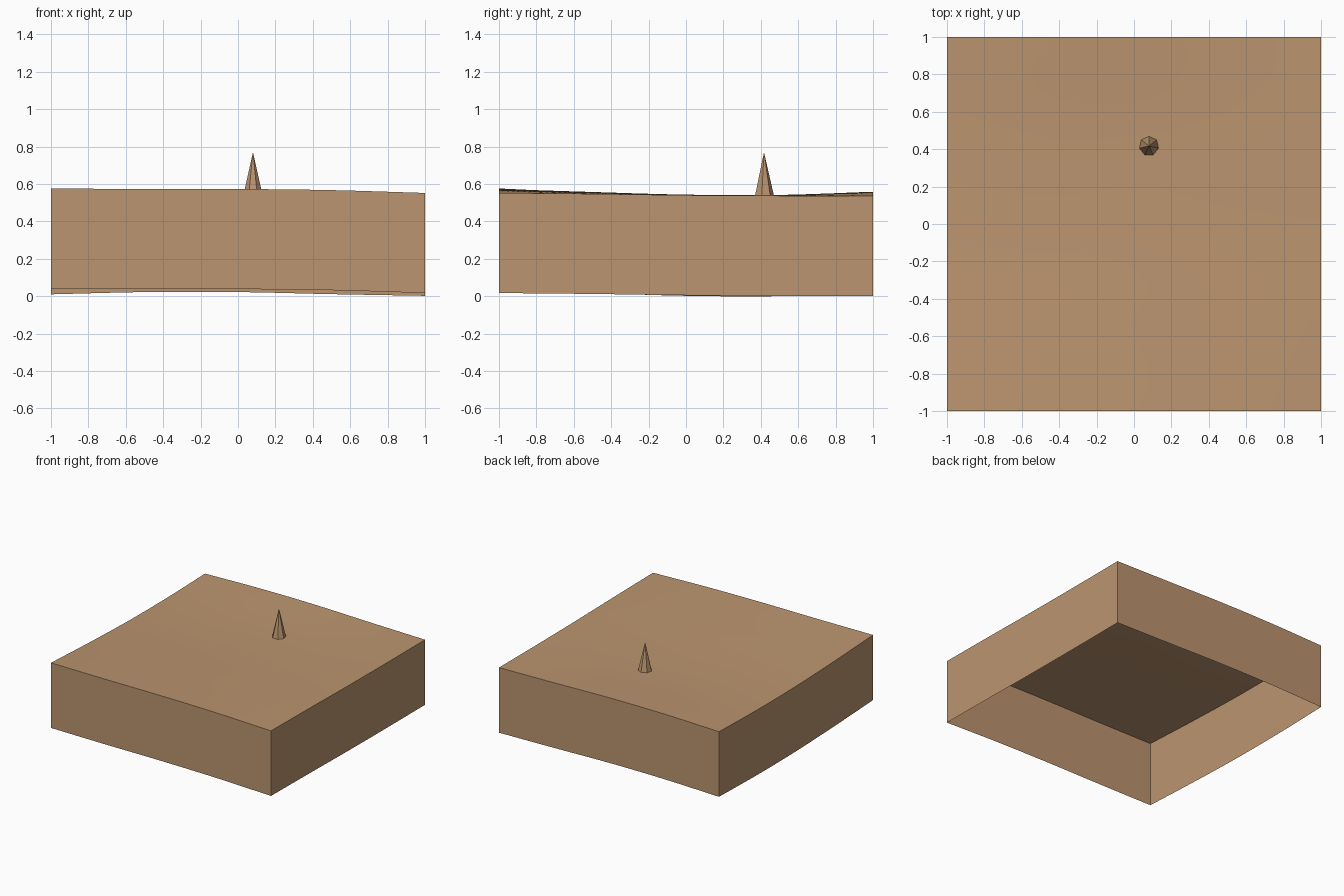
import bpy
import bmesh
import math
from mathutils import Matrix

if "Cube" in bpy.data.objects:
    bpy.data.objects.remove(bpy.data.objects["Cube"])

SKIRT_DEPTH = 0.535
CELLS = 32

# Ground heights on a coarse grid: rows run front to back, columns along x
HEIGHTS = [
    [.576, .573, .573, .567, .552],
    [.553, .556, .557, .553, .547],
    [.537, .541, .543, .542, .540],
    [.535, .541, .541, .540, .537],
    [.545, .557, .557, .546, .537],
]


def make_material(name, color):
    mat = bpy.data.materials.new(name)
    mat.use_nodes = True
    mat.diffuse_color = color
    mat.node_tree.nodes["Principled BSDF"].inputs["Base Color"].default_value = color
    return mat


def smooth_curve(values, t):
    """Smooth curve through evenly spaced values, t from -1 to 1."""
    last = len(values) - 1
    pos = (t + 1) / 2 * last
    i = min(max(int(pos), 0), last - 1)
    f = pos - i
    a, b = values[i], values[i + 1]
    before = values[i - 1] if i > 0 else 2 * a - b
    after = values[i + 2] if i + 2 <= last else 2 * b - a
    m0, m1 = (b - before) / 2, (after - a) / 2
    return (a + m0 * f + (3 * (b - a) - 2 * m0 - m1) * f ** 2
            + (2 * (a - b) + m0 + m1) * f ** 3)


def ground_height(x, y):
    return smooth_curve([smooth_curve(row, x) for row in HEIGHTS], y)


def add_object(name, bm, mat):
    mesh = bpy.data.meshes.new(name)
    bm.to_mesh(mesh)
    bm.free()
    mesh.materials.append(mat)
    obj = bpy.data.objects.new(name, mesh)
    bpy.context.collection.objects.link(obj)
    return obj


earth = make_material("tan earth", (0.5, 0.3, 0.16, 1))

# Rolling ground with a skirt hanging from its rim, open underneath
bm = bmesh.new()
bmesh.ops.create_grid(bm, x_segments=CELLS, y_segments=CELLS, size=1)
for v in bm.verts:
    v.co.z = ground_height(v.co.x, v.co.y)
rim = [e for e in bm.edges if e.is_boundary]
skirt = bmesh.ops.extrude_edge_only(bm, edges=rim)["geom"]
for v in skirt:
    if isinstance(v, bmesh.types.BMVert):
        v.co.z -= SKIRT_DEPTH
bmesh.ops.recalc_face_normals(bm, faces=bm.faces)
ground = add_object("ground_block", bm, earth)
bpy.ops.object.select_all(action="DESELECT")
ground.select_set(True)
bpy.context.view_layer.objects.active = ground
bpy.ops.object.shade_smooth_by_angle(angle=math.radians(30))

# Seven-sided spike with one corner towards the back
x, y, tip = 0.08, 0.417, 0.77
base = ground_height(x, y) - 0.002
bm = bmesh.new()
bmesh.ops.create_cone(bm, cap_ends=False, segments=7, radius1=0.053, radius2=0,
                      depth=tip - base)
bmesh.ops.remove_doubles(bm, verts=bm.verts, dist=0.0001)
corner = max(bm.verts, key=lambda v: v.co.xy.length).co
turn = math.pi / 2 - math.atan2(corner.y, corner.x)
bm.transform(Matrix.Translation((x, y, (tip + base) / 2)) @ Matrix.Rotation(turn, 4, "Z"))
bmesh.ops.recalc_face_normals(bm, faces=bm.faces)
add_object("spike", bm, earth)
